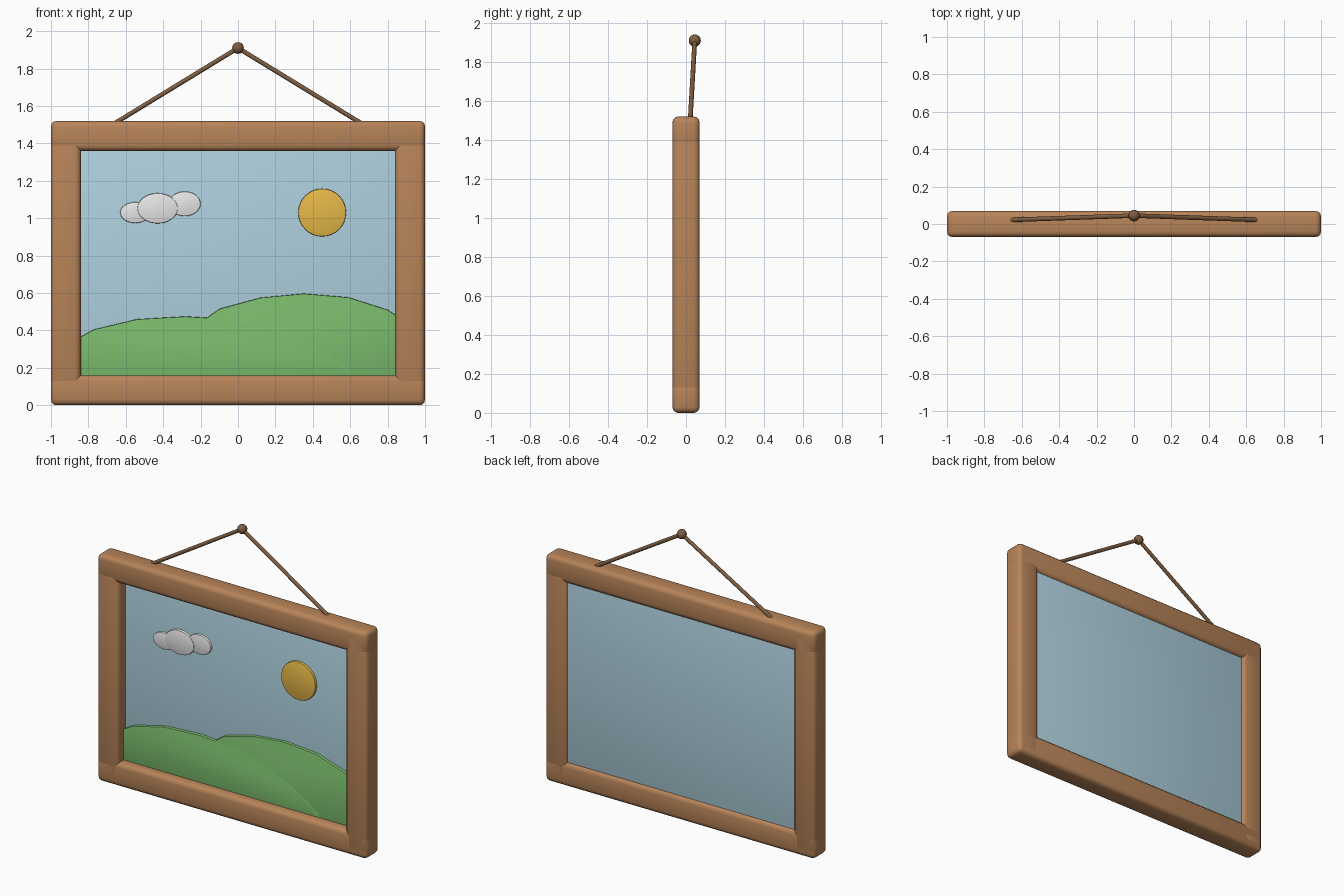
import bpy, bmesh, math
from mathutils import Vector

if "Cube" in bpy.data.objects:
    bpy.data.objects.remove(bpy.data.objects["Cube"])


def material(name, rgb):
    # sRGB 0-255 to linear
    lin = [((c / 255 + 0.055) / 1.055) ** 2.4 for c in rgb]
    m = bpy.data.materials.new(name)
    m.diffuse_color = (*lin, 1)
    m.use_nodes = True
    m.node_tree.nodes["Principled BSDF"].inputs["Base Color"].default_value = m.diffuse_color
    return m


WOOD = material("wood", (184, 132, 89))
ROPE = material("rope", (128, 95, 66))
SKY = material("sky_blue", (174, 208, 222))
GREEN = material("grass_green", (120, 184, 106))
YELLOW = material("sun_yellow", (230, 184, 72))
WHITE = material("cloud_white", (232, 232, 232))


def finish(name, bm, mat, angle=40):
    bmesh.ops.recalc_face_normals(bm, faces=bm.faces)
    me = bpy.data.meshes.new(name)
    bm.to_mesh(me)
    bm.free()
    me.materials.append(mat)
    me.shade_smooth()
    me.set_sharp_from_angle(angle=math.radians(angle))
    ob = bpy.data.objects.new(name, me)
    bpy.context.collection.objects.link(ob)
    return ob


def box(name, lo, hi, mat, bevel):
    bm = bmesh.new()
    bmesh.ops.create_cube(bm, size=1)
    lo, hi = Vector(lo), Vector(hi)
    for v in bm.verts:
        v.co = [(lo[i] + hi[i]) / 2 + v.co[i] * (hi[i] - lo[i]) for i in range(3)]
    bmesh.ops.bevel(bm, geom=bm.edges[:], offset=bevel, segments=3,
                    profile=0.5, affect='EDGES')
    return finish(name, bm, mat)


def plate(name, pts, back, front, mat, bevel=0.005):
    # xz outline extruded along y, with softened front rim
    bm = bmesh.new()
    face = bm.faces.new([bm.verts.new((x, back, z)) for x, z in pts])
    ext = bmesh.ops.extrude_face_region(bm, geom=[face])
    top = [v for v in ext["geom"] if isinstance(v, bmesh.types.BMVert)]
    for v in top:
        v.co.y = front
    rim = [e for e in bm.edges if all(v in top for v in e.verts)]
    bmesh.ops.bevel(bm, geom=rim, offset=bevel, segments=2,
                    profile=0.5, affect='EDGES')
    return finish(name, bm, mat)


def ellipse(cx, cz, rx, rz, n=32):
    return [(cx + rx * math.cos(2 * math.pi * i / n),
             cz + rz * math.sin(2 * math.pi * i / n)) for i in range(n)]


# Frame rails and stiles
box("bottom_rail", (-1, -0.07, 0), (1, 0.07, 0.16), WOOD, 0.03)
box("top_rail", (-1, -0.07, 1.36), (1, 0.07, 1.52), WOOD, 0.03)
for side, x0 in (("left", -1), ("right", 0.84)):
    box(side + "_stile", (x0, -0.07, 0.02), (x0 + 0.16, 0.07, 1.50), WOOD, 0.03)

# Sky panel
box("sky_panel", (-0.88, 0.01, 0.12), (0.88, 0.05, 1.40), SKY, 0.004)

# Hills
plate("left_hill", [(-.87, .12), (-.87, .35), (-.77, .405), (-.54, .46), (-.28, .475),
                    (-.04, .46), (.20, .405), (.42, .31), (.60, .19), (.64, .12)],
      0.02, -0.011, GREEN)
plate("right_hill", [(-.52, .12), (-.44, .25), (-.28, .385), (-.10, .515), (.12, .575),
                     (.35, .597), (.59, .577), (.80, .51), (.87, .465), (.87, .12)],
      0.02, -0.010, GREEN)

# Sun
plate("sun", ellipse(0.45, 1.03, 0.128, 0.128), 0.02, -0.006, YELLOW)

# Cloud lobes
for i, (cx, cz, rx, rz, f) in enumerate(((-.55, 1.03, .08, .056, -.004),
                                         (-.43, 1.053, .108, .081, -.008),
                                         (-.285, 1.077, .085, .066, -.005))):
    plate(f"cloud_lobe_{i + 1}", ellipse(cx, cz, rx, rz), 0.02, f, WHITE)

# Hanging cord, two straight runs
PEAK = Vector((0, 0.045, 1.91))
for side, s in (("left", -1), ("right", 1)):
    end = Vector((s * 0.655, 0.022, 1.51))
    d = PEAK - end
    bm = bmesh.new()
    bmesh.ops.create_cone(bm, cap_ends=True, segments=12, radius1=0.012,
                          radius2=0.012, depth=d.length)
    ob = finish(side + "_cord", bm, ROPE)
    ob.location = (PEAK + end) / 2
    ob.rotation_mode = 'QUATERNION'
    ob.rotation_quaternion = d.to_track_quat('Z', 'Y')

# Hanging peg
bm = bmesh.new()
bmesh.ops.create_uvsphere(bm, u_segments=20, v_segments=12, radius=0.031)
finish("hanging_peg", bm, ROPE).location = PEAK
